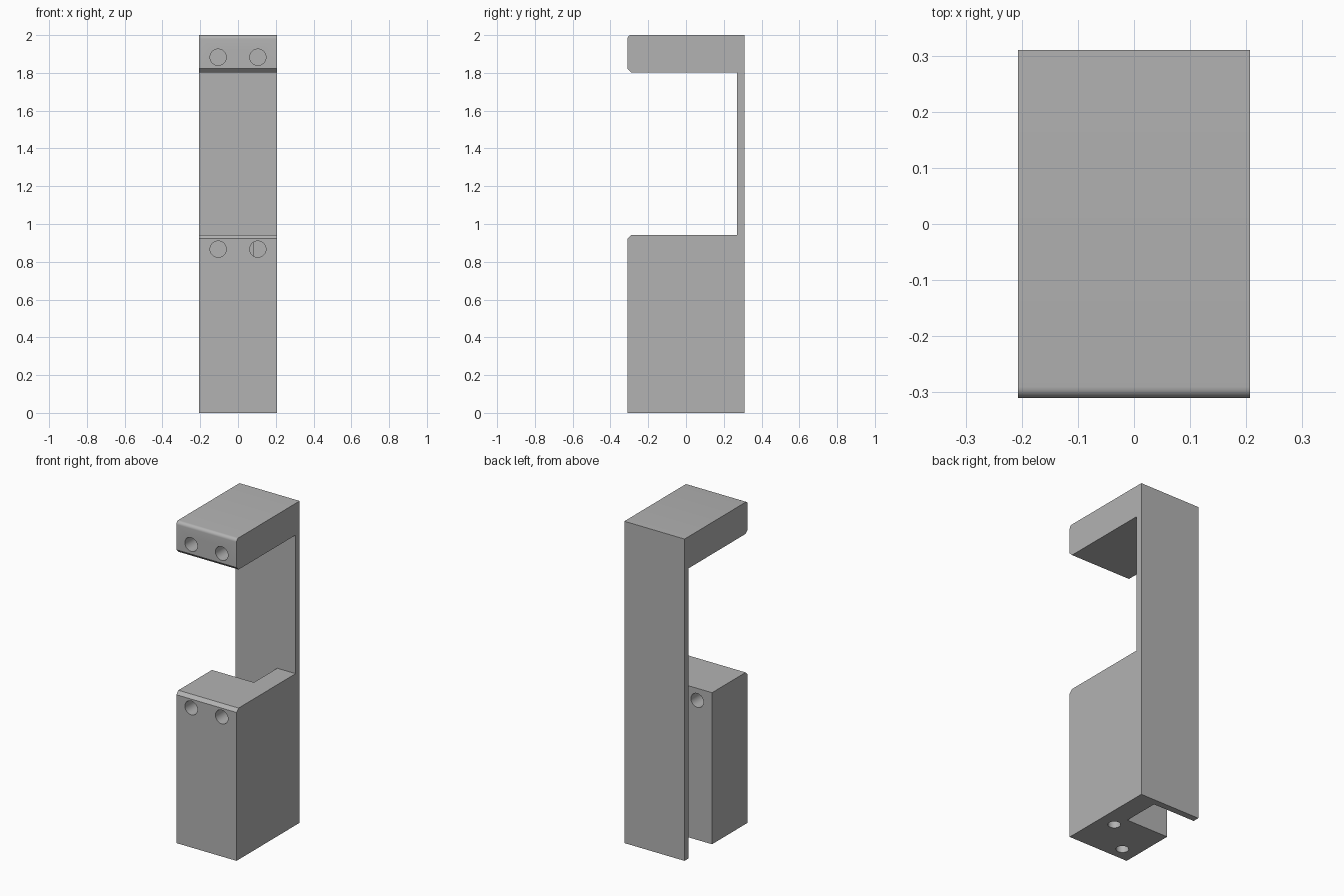
import bpy, bmesh, math
from mathutils import Matrix, Vector

default = bpy.data.objects.get("Cube")
if default:
    bpy.data.objects.remove(default, do_unlink=True)

# Overall dimensions
HALF_W, FRONT, BACK, HEIGHT = 0.207, -0.31, 0.31, 2.0
PLATE, JAW_BOTTOM, BASE_TOP = 0.27, 1.803, 0.942
EDGE = 0.02

grey = bpy.data.materials.new("plain grey")
grey.use_nodes = True
colour = (0.45, 0.45, 0.45, 1)
grey.diffuse_color = colour
grey.node_tree.nodes["Principled BSDF"].inputs["Base Color"].default_value = colour


def make_object(name, bm):
    bmesh.ops.recalc_face_normals(bm, faces=bm.faces[:])
    mesh = bpy.data.meshes.new(name)
    bm.to_mesh(mesh)
    bm.free()
    mesh.materials.append(grey)
    obj = bpy.data.objects.new(name, mesh)
    bpy.context.collection.objects.link(obj)
    return obj


def box_cutter(name, low, high):
    low, high = Vector(low), Vector(high)
    bm = bmesh.new()
    bmesh.ops.create_cube(bm, size=1, matrix=Matrix.Translation((low + high) / 2)
                          @ Matrix.Diagonal((*(high - low), 1)))
    return make_object(name, bm)


def hole_cutter(name, start, end, radius):
    start, end = Vector(start), Vector(end)
    axis = end - start
    place = Matrix.Translation((start + end) / 2) @ axis.to_track_quat('Z', 'Y').to_matrix().to_4x4()
    bm = bmesh.new()
    bmesh.ops.create_cone(bm, cap_ends=True, segments=40, radius1=radius, radius2=radius,
                          depth=axis.length, matrix=place)
    return make_object(name, bm)


# Side profile: base block, thin back plate, upper jaw with a rounded top edge
profile = [(FRONT, 0), (BACK, 0), (BACK, HEIGHT)]
for i in range(7):
    a = math.pi / 2 * (1 + i / 6)
    profile.append((FRONT + EDGE + EDGE * math.cos(a), HEIGHT - EDGE + EDGE * math.sin(a)))
profile += [(FRONT, JAW_BOTTOM + EDGE), (FRONT + EDGE, JAW_BOTTOM), (PLATE, JAW_BOTTOM),
            (PLATE, BASE_TOP), (FRONT + EDGE, BASE_TOP), (FRONT, BASE_TOP - EDGE)]

bm = bmesh.new()
side = bm.faces.new([bm.verts.new((-HALF_W, y, z)) for y, z in profile])
swept = bmesh.ops.extrude_face_region(bm, geom=[side])["geom"]
bmesh.ops.translate(bm, vec=(2 * HALF_W, 0, 0),
                    verts=[v for v in swept if isinstance(v, bmesh.types.BMVert)])
bracket = make_object("bracket", bm)

# Notch behind the base block, open at the bottom, top and right side
cutters = [box_cutter("notch_cutter", (-0.5, 0.04, -0.1), (0.081, PLATE, 1.1))]

# Paired front holes in the jaw and the base
for x in (-0.105, 0.105):
    for z in (0.867, 1.883):
        cutters.append(hole_cutter("front_hole_cutter", (x, FRONT - 0.1, z), (x, 0.06, z), 0.043))

# Diagonal pair of holes in the underside
for x, y in ((0.105, -0.046), (-0.105, -0.226)):
    cutters.append(hole_cutter("base_hole_cutter", (x, y, -0.1), (x, y, 0.25), 0.036))

# Cut, then discard the helpers
bpy.context.view_layer.objects.active = bracket
for cutter in cutters:
    cut = bracket.modifiers.new("cut", 'BOOLEAN')
    cut.operation, cut.solver, cut.object = 'DIFFERENCE', 'EXACT', cutter
    bpy.ops.object.modifier_apply(modifier=cut.name)
    bpy.data.objects.remove(cutter, do_unlink=True)

bpy.ops.object.select_all(action='DESELECT')
bracket.select_set(True)
bpy.ops.object.shade_smooth_by_angle(angle=math.radians(30))
